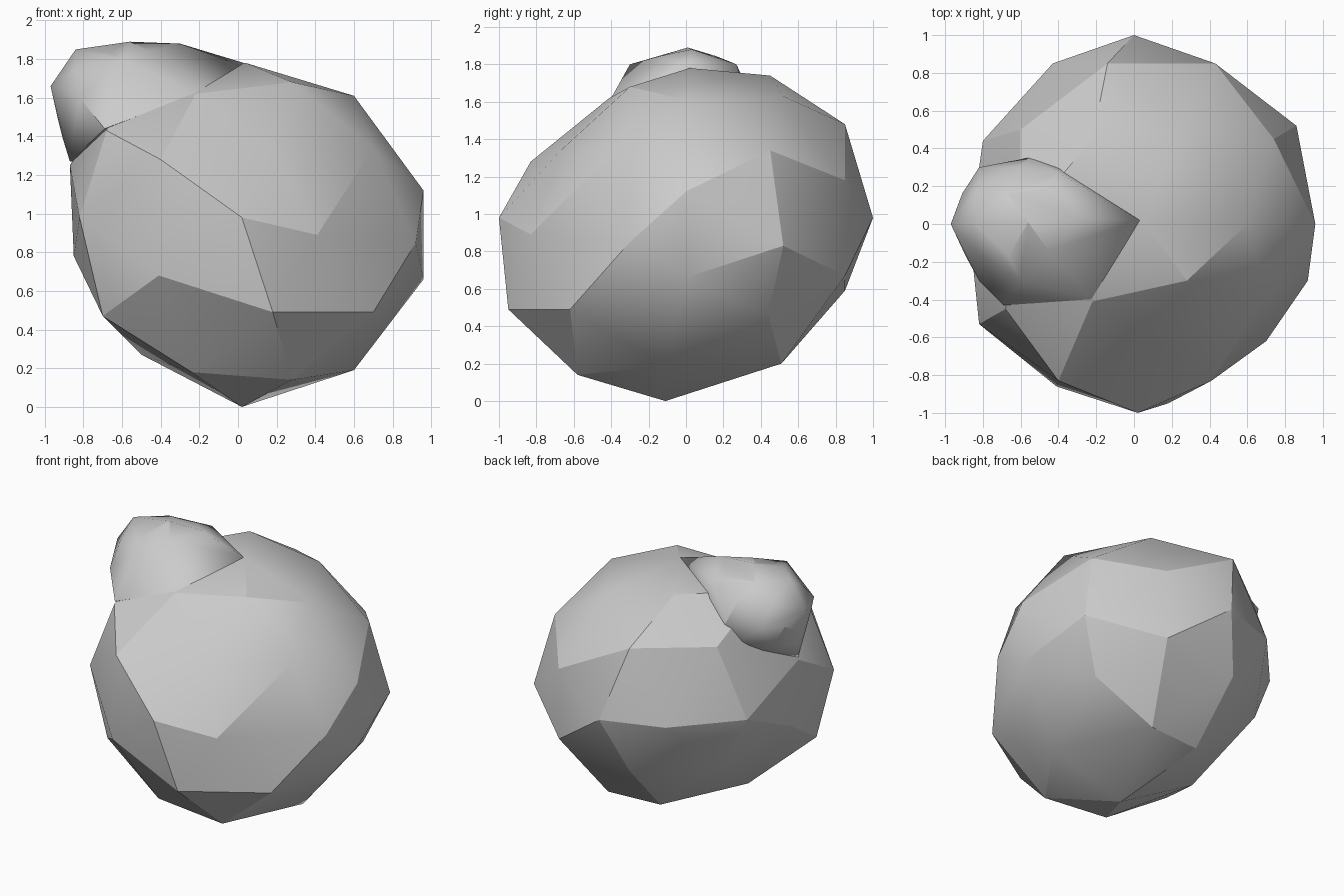
import bpy, bmesh, math
from mathutils import Vector

cube = bpy.data.objects.get("Cube")
if cube:
    bpy.data.objects.remove(cube)

# Single plain grey
GREY = (0.6, 0.6, 0.6, 1.0)
stone = bpy.data.materials.new("stone_grey")
stone.use_nodes = True
stone.diffuse_color = GREY
bsdf = next(n for n in stone.node_tree.nodes if n.type == 'BSDF_PRINCIPLED')
bsdf.inputs["Base Color"].default_value = GREY


def ball(centre, radii):
    """Low-poly ball with its poles on the y axis."""
    bm = bmesh.new()
    bmesh.ops.create_icosphere(bm, subdivisions=2, radius=1)
    for v in bm.verts:
        turned = (-v.co.x, v.co.z, v.co.y)
        v.co = Vector(c + r * t for c, r, t in zip(centre, radii, turned))
    return bm


def grab(bm, targets):
    """Pull the nearest free vertex to each target."""
    free = set(bm.verts)
    for target in map(Vector, targets):
        v = min(free, key=lambda f: (f.co - target).length)
        free.remove(v)
        v.co = target


def finish(bm, name, angle):
    bmesh.ops.recalc_face_normals(bm, faces=bm.faces)
    mesh = bpy.data.meshes.new(name)
    bm.to_mesh(mesh)
    bm.free()
    mesh.materials.append(stone)
    obj = bpy.data.objects.new(name, mesh)
    bpy.context.collection.objects.link(obj)
    bpy.ops.object.select_all(action='DESELECT')
    obj.select_set(True)
    bpy.context.view_layer.objects.active = obj
    bpy.ops.object.shade_smooth_by_angle(angle=math.radians(angle))


# Boulder body, dented by hand
body = ball((0, 0, .98), (1, 1, 1))
grab(body, [
    # front
    (.02, -1, .98), (.18, -.95, .49), (.41, -.83, .89), (.18, -.67, 1.34),
    (-.4, -.83, 1.28), (-.41, -.86, .68), (-.82, -.53, .98),
    (.7, -.62, .49), (-.7, -.5, .47), (-.24, -.57, .18), (.28, -.58, .14),
    # underside
    (.02, -.11, 0), (-.5, 0, .27), (.6, -.11, .19), (.27, .51, .2),
    (-.13, .48, .2), (-.62, .5, .61),
    # sides
    (.92, -.3, .85), (-.85, 0, .78), (.96, 0, .66), (.96, 0, 1.12),
    (.7, -.38, 1.34), (.86, .52, .83), (.74, .45, 1.34), (.7, .44, .46),
    (-.87, -.05, 1.25), (-.8, .44, .98),
    # top and back
    (.6, 0, 1.61), (.04, .02, 1.78), (.28, -.3, 1.68), (-.22, -.41, 1.62),
    (-.68, -.45, 1.43), (-.6, 0, 1.7), (-.22, .45, 1.74), (.29, .52, 1.63),
    (-.6, .5, 1.48), (-.14, .85, 1.48), (.43, .85, 1.18), (-.43, .85, .98),
    (-.14, .85, .59),
])
finish(body, "body", 22)

# Knob on the upper corner, squared off and blended into the body
knob = ball((-.56, .01, 1.58), (.39, .34, .31))
for corner in [(.03, .02, 1.78), (-.3, .03, 1.88), (-.4, .27, 1.8),
               (-.84, 0, 1.85), (-.97, 0, 1.66), (-.82, -.3, 1.6),
               (-.82, .3, 1.6), (-.6, -.3, 1.8), (-.91, 0, 1.4),
               (-.69, -.43, 1.44), (-.22, -.4, 1.62), (-.87, -.05, 1.27)]:
    knob.verts.new(corner)
hull = bmesh.ops.convex_hull(knob, input=knob.verts)
inner = {g for g in hull["geom_interior"] + hull["geom_unused"]
         if isinstance(g, bmesh.types.BMVert)}
bmesh.ops.delete(knob, geom=list(inner), context='VERTS')
finish(knob, "knob", 50)
